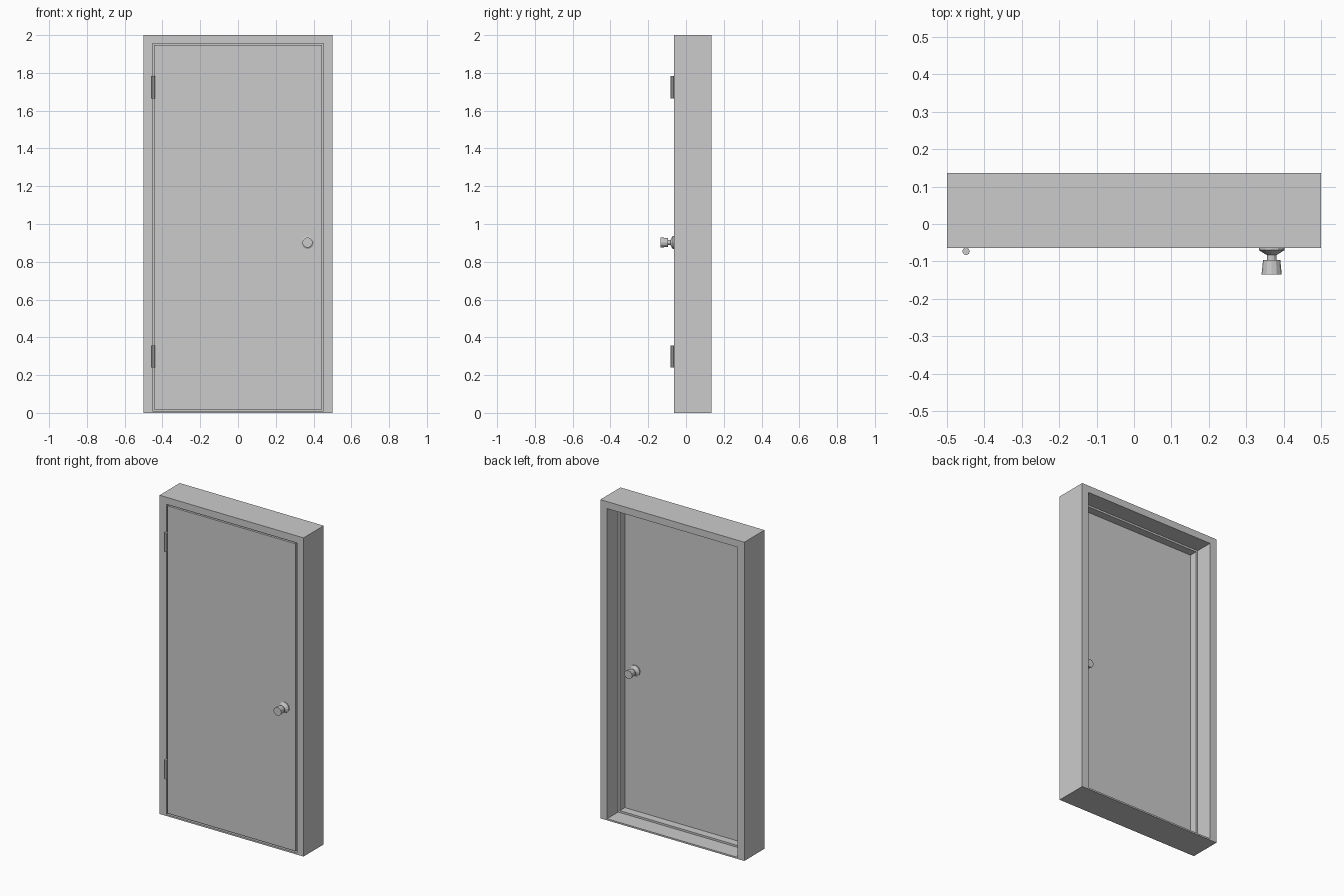
import bpy, bmesh, math
from mathutils import Matrix

if "Cube" in bpy.data.objects:
    bpy.data.objects.remove(bpy.data.objects["Cube"])

FRONT, BACK = -0.064, 0.136      # faces of the frame
DOOR_BACK, STOP_BACK = -0.024, 0.026


def finish(bm, name):
    bmesh.ops.recalc_face_normals(bm, faces=bm.faces)
    mesh = bpy.data.meshes.new(name)
    bm.to_mesh(mesh)
    bm.free()
    ob = bpy.data.objects.new(name, mesh)
    bpy.context.collection.objects.link(ob)
    return ob


def bridge(bm, a, b):
    n = len(a)
    for i in range(n):
        bm.faces.new((a[i], a[(i + 1) % n], b[(i + 1) % n], b[i]))


def rect(bm, half, z0, z1, y):
    return [bm.verts.new((x, y, z)) for x, z in
            ((-half, z0), (half, z0), (half, z1), (-half, z1))]


# Door frame: a rebated section carried round all four sides
def opening(bm, inset, y):
    return rect(bm, 0.453 - inset, 0.01 + inset, 1.956 - inset, y)


STOP = 0.012
bm = bmesh.new()
loops = [rect(bm, 0.5, 0, 2, FRONT), rect(bm, 0.5, 0, 2, BACK)]
loops += [opening(bm, i, y) for i, y in
          ((0, BACK), (0, STOP_BACK), (STOP, STOP_BACK),
           (STOP, DOOR_BACK), (0, DOOR_BACK), (0, FRONT))]
for i, loop in enumerate(loops):
    bridge(bm, loop, loops[(i + 1) % len(loops)])
finish(bm, "door_frame")

# Door leaf, flush with the frame front
bm = bmesh.new()
a = rect(bm, 0.444, 0.019, 1.948, FRONT)
b = rect(bm, 0.444, 0.019, 1.948, DOOR_BACK)
bridge(bm, a, b)
bm.faces.new(a)
bm.faces.new(b)
finish(bm, "door_leaf")


# Knobs: rose, neck and flared grip turned round the y axis
KNOB = [(0.034, 0.0), (0.034, 0.006), (0.026, 0.011), (0.013, 0.019),
        (0.013, 0.032), (0.023, 0.032), (0.027, 0.071)]


def knob(name, y, direction, sides=12):
    bm = bmesh.new()
    rings = []
    for r, d in KNOB:
        rings.append([bm.verts.new((0.368 + r * math.cos(t), y + direction * d,
                                    0.902 + r * math.sin(t)))
                      for t in (2 * math.pi * k / sides for k in range(sides))])
    for lower, upper in zip(rings, rings[1:]):
        bridge(bm, lower, upper)
    bm.faces.new(rings[0])
    bm.faces.new(rings[-1])
    finish(bm, name)


knob("front_knob", FRONT, -1)
knob("back_knob", DOOR_BACK, 1)

# Hinge barrels over the gap
for name, z in (("lower_hinge", 0.298), ("upper_hinge", 1.724)):
    bm = bmesh.new()
    bmesh.ops.create_cone(bm, cap_ends=True, segments=8, radius1=0.01,
                          radius2=0.01, depth=0.118,
                          matrix=Matrix.Translation((-0.449, -0.073, z)))
    finish(bm, name)
